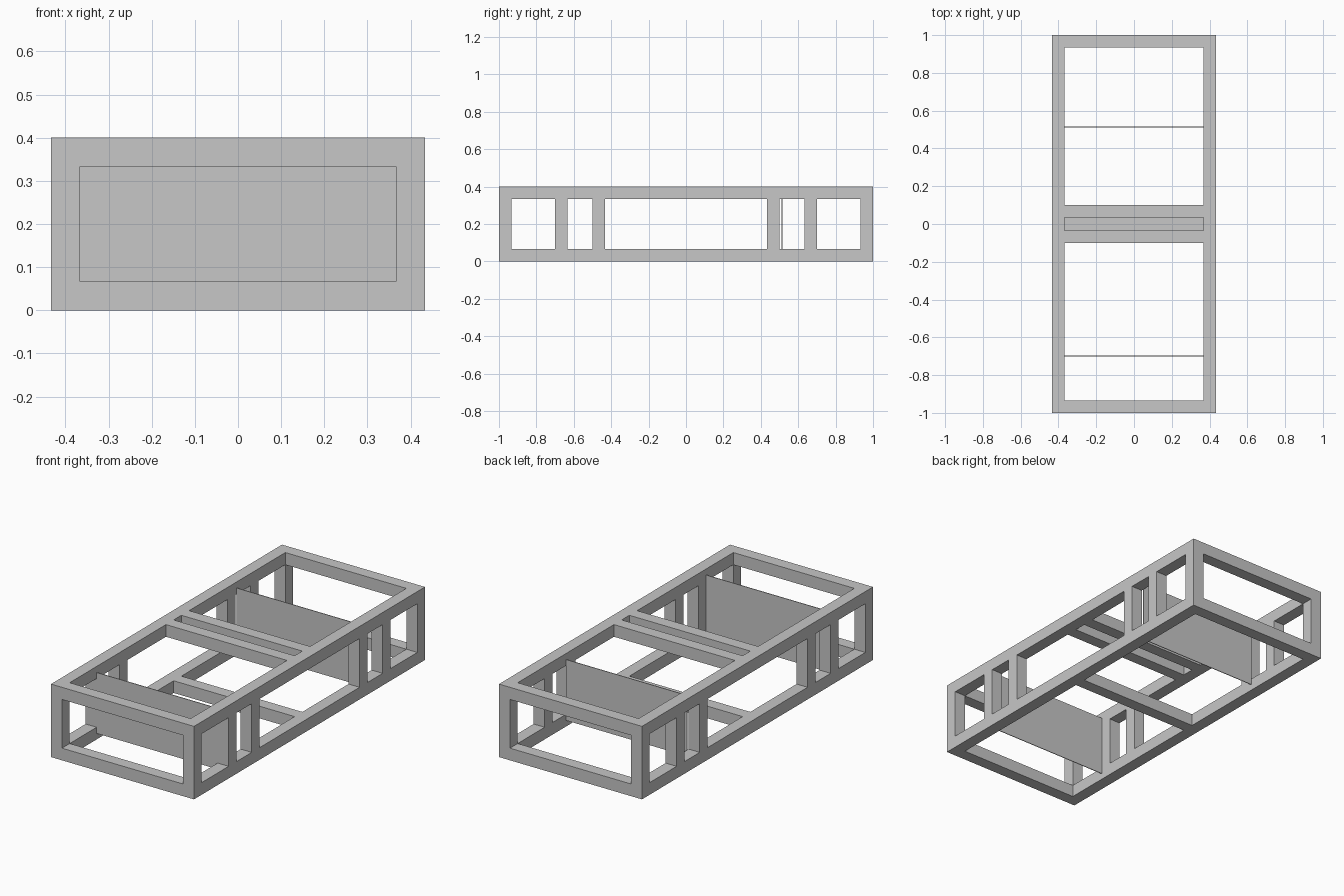
import bpy

cube = bpy.data.objects.get("Cube")
if cube:
    bpy.data.objects.remove(cube, do_unlink=True)

U = 1 / 15                 # beam thickness
W, L, H = 6.5 * U, 1.0, 6 * U   # half width, half length, height

grey = bpy.data.materials.new("light_grey")
grey.use_nodes = True
COLOUR = (0.57, 0.57, 0.57, 1)
grey.diffuse_color = COLOUR
grey.node_tree.nodes["Principled BSDF"].inputs["Base Color"].default_value = COLOUR


def box(name, x, y, z):
    """Axis-aligned box from (low, high) ranges."""
    bpy.ops.mesh.primitive_cube_add(size=1, location=[sum(r) / 2 for r in (x, y, z)])
    ob = bpy.context.object
    ob.name = name
    ob.scale = [r[1] - r[0] for r in (x, y, z)]
    bpy.ops.object.transform_apply(location=False, rotation=False, scale=True)
    ob.data.materials.append(grey)


def span(a, side):
    """Beam-wide range starting at distance a from the centre, on one side."""
    return tuple(sorted((side * a, side * (a + U))))


inner = (-W + U, W - U)
bottom, top, middle = (0, U), (H - U, H), (U, H - U)

# Long side rails and end rails, bottom and top
for level, z in (("bottom", bottom), ("top", top)):
    for s, side in ((1, "left"), (-1, "right")):
        box(f"{level}_{side}_rail", span(W - U, s), (-L, L), z)
    for s, end in ((1, "back"), (-1, "front")):
        box(f"{level}_{end}_rail", inner, span(L - U, s), z)

# Upright posts: corners and two pairs towards each end
for s, side in ((1, "left"), (-1, "right")):
    for e, end in ((1, "back"), (-1, "front")):
        for kind, y in (("corner", L - U), ("outer", 9.5 * U), ("inner", 6.5 * U)):
            box(f"{end}_{side}_{kind}_post", span(W - U, s), span(y, e), middle)

# Centre cross beams: a pair on top, a single one below
for e, end in ((1, "back"), (-1, "front")):
    box(f"top_{end}_cross_beam", inner, span(U / 2, e), top)
box("bottom_cross_beam", inner, (-U / 2, U / 2), bottom)

# Thin upright dividers
for name, y in (("front_divider", -0.699), ("back_divider", 0.513)):
    box(name, inner, (y - 0.002, y + 0.002), (U / 2, H - U / 2))
